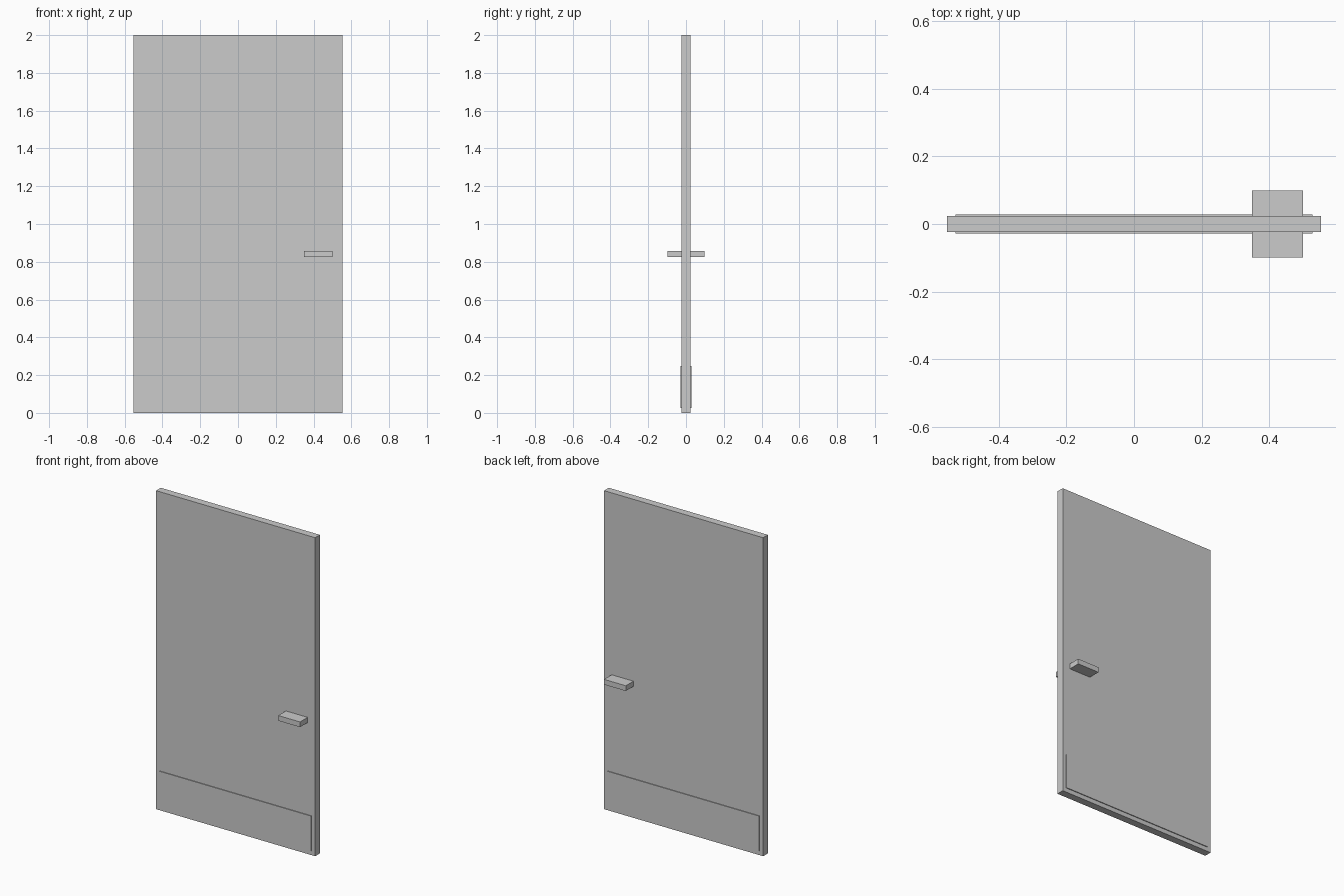
import bpy

if "Cube" in bpy.data.objects:
    bpy.data.objects.remove(bpy.data.objects["Cube"])

def box(name, x0, x1, y0, y1, z0, z1):
    """Axis-aligned box given by its extents."""
    bpy.ops.mesh.primitive_cube_add(size=1)
    ob = bpy.context.object
    ob.name = name
    for v in ob.data.vertices:
        v.co = (x1 if v.co.x > 0 else x0,
                y1 if v.co.y > 0 else y0,
                z1 if v.co.z > 0 else z0)
    return ob

W, T = 0.5525, 0.0235  # half width and half thickness of the door

# Door slab
box("door_panel", -W, W, -T, T, 0, 2)

# Kick plate and handle on both faces
for side, s in (("front", -1), ("back", 1)):
    y0, y1 = sorted((s * T, s * 0.0285))
    box(side + "_kick_plate", -0.528, 0.528, y0, y1, 0.027, 0.247)
    y0, y1 = sorted((s * T, s * 0.099))
    box(side + "_handle", 0.349, 0.50, y0, y1, 0.825, 0.858)
